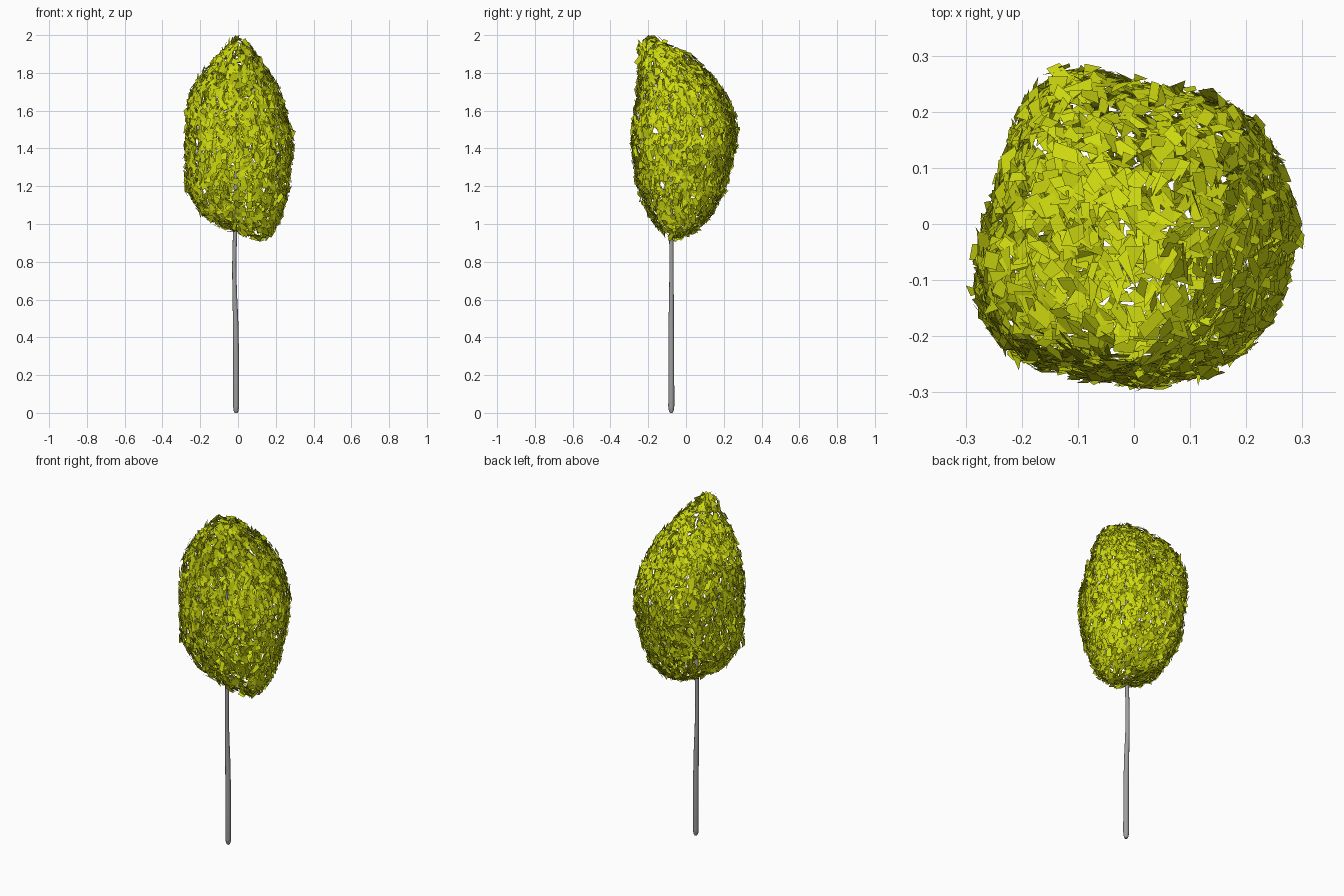
import bpy, bmesh, math, random
from mathutils import Vector, Matrix

random.seed(7)
old = bpy.data.objects.get("Cube")
if old:
    bpy.data.objects.remove(old, do_unlink=True)


def material(name, colour):
    mat = bpy.data.materials.new(name)
    mat.use_nodes = True
    mat.diffuse_color = colour
    bsdf = mat.node_tree.nodes["Principled BSDF"]
    bsdf.inputs["Base Color"].default_value = colour
    bsdf.inputs["Roughness"].default_value = 0.8
    return mat


leaf_mat = material("leaf_yellow_green", (0.62, 0.7, 0.005, 1))
bark_mat = material("bark_grey", (0.35, 0.35, 0.35, 1))


def spline(points, t):
    """Catmull-Rom value on a closed loop of 2D points, t in 0..1."""
    n = len(points)
    i, f = divmod(t * n, 1)
    a, b, c, d = (Vector(points[(int(i) + k) % n]) for k in (-1, 0, 1, 2))
    return b + 0.5 * f * (c - a + f * (2 * a - 5 * b + 4 * c - d + f * (3 * (b - c) + d - a)))


# Crown plan outline, and sections: z, x min, x max, y min, y max
PLAN = [(1, -.1), (.9, .42), (.62, .78), (.15, .9), (-.4, 1), (-.68, .8),
        (-.87, .3), (-1, -.35), (-.8, -.8), (-.3, -.97), (.25, -1), (.75, -.72)]
SECTIONS = [
    (.925, .10, .14, -.08, -.04),
    (.95, .02, .18, -.11, .02),
    (1.0, -.11, .21, -.16, .09),
    (1.06, -.20, .235, -.195, .14),
    (1.2, -.275, .27, -.25, .21),
    (1.4, -.275, .285, -.277, .262),
    (1.5, -.275, .275, -.277, .27),
    (1.6, -.265, .25, -.265, .25),
    (1.7, -.25, .215, -.25, .20),
    (1.8, -.185, .165, -.25, .125),
    (1.9, -.09, .095, -.25, .01),
    (1.95, -.05, .05, -.245, -.09),
    (1.98, -.015, .02, -.22, -.17),
]


def section(z):
    for low, high in zip(SECTIONS, SECTIONS[1:]):
        if z <= high[0]:
            f = (z - low[0]) / (high[0] - low[0])
            return [a + (b - a) * f for a, b in zip(low, high)]
    return SECTIONS[-1]


def crown_point(t, z):
    p = spline(PLAN, t % 1)
    z, x0, x1, y0, y1 = section(z)
    return Vector(((x0 + x1) / 2 + p.x * (x1 - x0) / 2,
                   (y0 + y1) / 2 + p.y * (y1 - y0) / 2, z))


def add_leaf(bm, centre, normal, up):
    """One flat, uneven leaf lying roughly on the crown surface."""
    tilt = Matrix.Rotation(random.gauss(0, .3), 3, up)
    side = (tilt @ up.cross(normal)).normalized()
    along = (up + normal * random.gauss(0, .22)).normalized()
    spin = Matrix.Rotation(random.gauss(0, .45), 3, normal)
    side, along = spin @ side, spin @ along
    length = random.uniform(.017, .034)
    width = random.uniform(.009, .019)
    corners = [(-1, -.7), (.8, -1), (1, .6), (-.5, 1)]
    if random.random() < .3:
        corners = [(-1, -.9), (1, -.8), (random.uniform(-.6, .6), 1.3)]
    flip = random.choice((-1, 1))
    verts = []
    for a, b in corners[::flip]:
        a, b = a * flip + random.uniform(-.25, .25), b + random.uniform(-.25, .25)
        verts.append(bm.verts.new(centre + side * a * width + along * b * length))
    bm.faces.new(verts)


# Leafy crown: leaves scattered evenly over the lofted surface
ROWS, COLUMNS, DENSITY = 48, 48, 1950
bm = bmesh.new()
z0, z1 = SECTIONS[0][0], SECTIONS[-1][0]
for r in range(ROWS):
    za, zb = (z0 + (z1 - z0) * k / ROWS for k in (r, r + 1))
    for c in range(COLUMNS):
        t0, t1 = c / COLUMNS, (c + 1) / COLUMNS
        a, b = crown_point(t0, za), crown_point(t1, za)
        d, e = crown_point(t0, zb), crown_point(t1, zb)
        cross = (e - a).cross(d - b)
        normal = cross.normalized()
        up = ((d + e) - (a + b)).normalized()
        for _ in range(int(cross.length / 2 * DENSITY + random.random())):
            p = crown_point(random.uniform(t0, t1), random.uniform(za, zb))
            add_leaf(bm, p + normal * random.gauss(0, .005), normal, up)
mesh = bpy.data.meshes.new("leaf_crown")
bm.to_mesh(mesh)
bm.free()
mesh.materials.append(leaf_mat)
bpy.context.collection.objects.link(bpy.data.objects.new("leaf_crown", mesh))


def stem(name, points):
    """Smooth tapered tube through (x, y, z, radius) points."""
    sides = 12
    bm = bmesh.new()
    rings = []
    for x, y, z, rad in points:
        rings.append([bm.verts.new((x + rad * math.cos(math.tau * k / sides),
                                    y + rad * math.sin(math.tau * k / sides), z))
                      for k in range(sides)])
    for low, high in zip(rings, rings[1:]):
        for k in range(sides):
            n = (k + 1) % sides
            bm.faces.new((low[k], low[n], high[n], high[k]))
    bm.faces.new(rings[0][::-1])
    bm.faces.new(rings[-1])
    mesh = bpy.data.meshes.new(name)
    bm.to_mesh(mesh)
    bm.free()
    mesh.materials.append(bark_mat)
    obj = bpy.data.objects.new(name, mesh)
    bpy.context.collection.objects.link(obj)
    bpy.ops.object.select_all(action='DESELECT')
    obj.select_set(True)
    bpy.context.view_layer.objects.active = obj
    bpy.ops.object.shade_smooth_by_angle(angle=math.radians(50))


# Slender trunk, running up inside the crown
stem("trunk", [(-.01, -.078, 0, .007), (-.01, -.078, .012, .013),
               (-.01, -.078, .035, .016), (-.01, -.078, .3, .0155),
               (-.013, -.078, .5, .014), (-.018, -.077, .65, .012),
               (-.02, -.077, .78, .011), (-.016, -.078, .95, .011),
               (-.012, -.08, 1.2, .009), (-.015, -.085, 1.5, .007),
               (-.01, -.1, 1.75, .004)])
